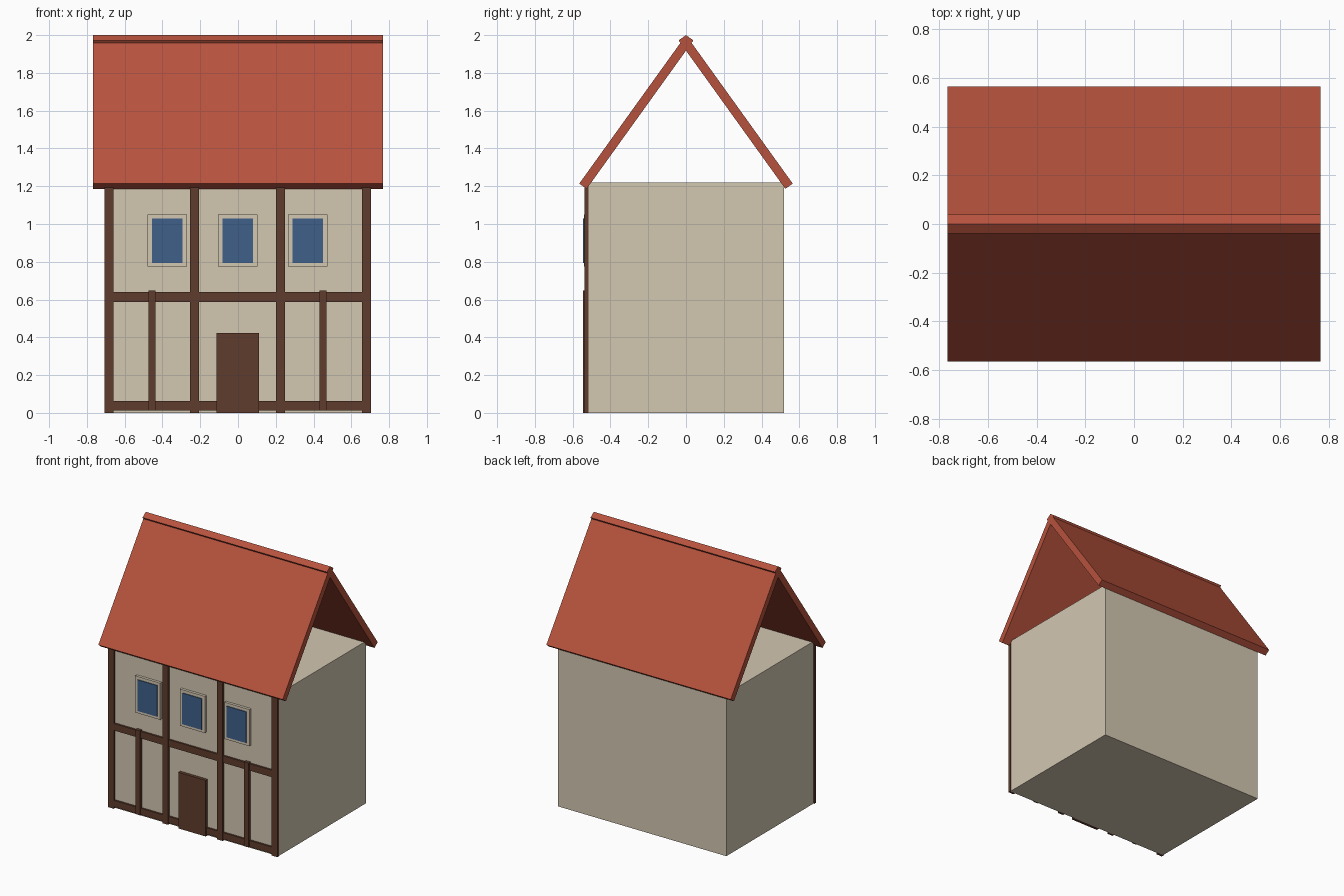
import bpy
import math
from mathutils import Vector

cube = bpy.data.objects.get("Cube")
if cube:
    bpy.data.objects.remove(cube, do_unlink=True)


def material(name, rgb):
    mat = bpy.data.materials.new(name)
    mat.use_nodes = True
    mat.diffuse_color = (*rgb, 1)
    mat.node_tree.nodes["Principled BSDF"].inputs["Base Color"].default_value = (*rgb, 1)
    return mat


PLASTER = material("cream plaster", (0.65, 0.57, 0.44))
TILE = material("red roof tile", (0.47, 0.085, 0.047))
TIMBER = material("dark brown timber", (0.115, 0.046, 0.027))
GLASS = material("blue glass", (0.05, 0.115, 0.25))


def box(name, mat, x, y, z):
    """Box spanning the given (low, high) ranges."""
    spans = (x, y, z)
    bpy.ops.mesh.primitive_cube_add(size=1, location=[(a + b) / 2 for a, b in spans])
    obj = bpy.context.object
    obj.name = name
    obj.scale = [b - a for a, b in spans]
    obj.data.materials.append(mat)
    return obj


WALL = -0.52          # front wall plane


def on_front(name, mat, x, z, depth):
    """Plate fixed to the front wall, standing out by depth."""
    return box(name, mat, x, (WALL - depth, WALL + 0.005), z)


# House body
box("house_body", PLASTER, (-0.7, 0.7), (WALL, -WALL), (0, 1.22))

# Full-height posts
for name, x in (("left_corner", 0.68), ("left_inner", 0.225),
                ("right_inner", -0.23), ("right_corner", -0.682)):
    on_front(name + "_post", TIMBER, (x - 0.024, x + 0.024), (0, 1.21), 0.017)

# Horizontal rails
on_front("sill_rail", TIMBER, (-0.7, 0.7), (0.013, 0.062), 0.014)
on_front("middle_rail", TIMBER, (-0.7, 0.7), (0.588, 0.64), 0.014)

# Short studs on the ground floor
for name, x in (("left_stud", 0.45), ("right_stud", -0.455)):
    on_front(name, TIMBER, (x - 0.019, x + 0.019), (0.013, 0.648), 0.024)

# Door
on_front("front_door", TIMBER, (-0.115, 0.112), (0, 0.422), 0.024)

# Windows: plaster surround with a raised pane
for name, x in (("left", 0.369), ("middle", -0.002), ("right", -0.374)):
    on_front(name + "_window_surround", PLASTER, (x - 0.104, x + 0.104), (0.774, 1.05), 0.02)
    on_front(name + "_window_pane", GLASS, (x - 0.081, x + 0.081), (0.794, 1.028), 0.026)

# Roof slabs, crossing at the ridge
RIDGE, EAVE, THICK = Vector((0, 0, 2.0)), Vector((0, 0.565, 1.214)), 0.048
slope = EAVE - RIDGE
pitch = math.atan2(-slope.z, slope.y)
inward = Vector((0, -math.sin(pitch), -math.cos(pitch)))
centre = (RIDGE + EAVE) / 2 + inward * THICK / 2
for name, side in (("back_roof_slab", 1), ("front_roof_slab", -1)):
    bpy.ops.mesh.primitive_cube_add(size=1, location=(0, side * centre.y, centre.z),
                                    rotation=(-side * pitch, 0, 0))
    slab = bpy.context.object
    slab.name = name
    slab.scale = (1.535, slope.length, THICK)
    slab.data.materials.append(TILE)
